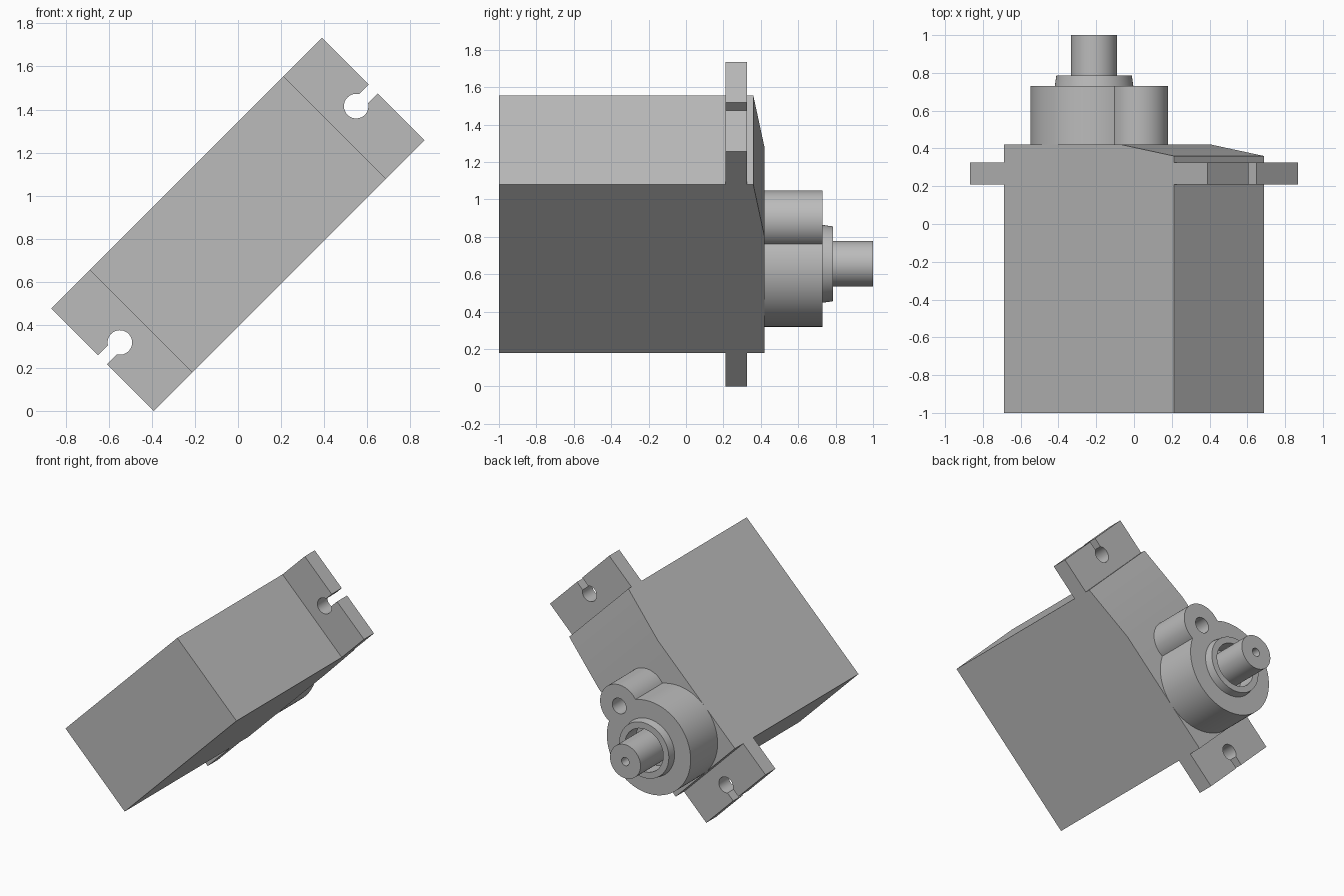
import bpy, bmesh
from math import sin, cos, pi, tau, asin, acos, radians, sqrt
from mathutils import Matrix

cube = bpy.data.objects.get("Cube")
if cube:
    bpy.data.objects.remove(cube, do_unlink=True)

grey = bpy.data.materials.new("plain_grey")
grey.use_nodes = True
grey.diffuse_color = (0.5, 0.5, 0.5, 1)
grey.node_tree.nodes["Principled BSDF"].inputs["Base Color"].default_value = (0.5, 0.5, 0.5, 1)

# Local frame: u along the case, v across it, d towards the shaft (+y); tilted 45 degrees
s = sqrt(0.5)
TILT = Matrix(((s, s, 0, 0), (0, 0, 1, 0), (s, -s, 0, 0.867), (0, 0, 0, 1)))

HALF_U, HALF_V = 0.636, 0.337
FLANGE_U = 0.889
CASE_BACK = 0.42
SHAFT_U = HALF_V - HALF_U      # large boss touches the end of the case
LUG_U, LUG_R = 0.037, 0.154
HOUSING_BACK = 0.73
BORE_R = 0.155


def finish(name, bm):
    bmesh.ops.remove_doubles(bm, verts=bm.verts, dist=1e-5)
    bmesh.ops.recalc_face_normals(bm, faces=bm.faces)
    mesh = bpy.data.meshes.new(name)
    bm.to_mesh(mesh)
    bm.free()
    mesh.materials.append(grey)
    ob = bpy.data.objects.new(name, mesh)
    bpy.context.collection.objects.link(ob)
    ob.matrix_world = TILT
    bpy.ops.object.select_all(action='DESELECT')
    ob.select_set(True)
    bpy.context.view_layer.objects.active = ob
    bpy.ops.object.shade_smooth_by_angle(angle=radians(30))
    return ob


def prism(name, loops, lo, hi, place=lambda a, b, c: (a, b, c)):
    """Extrude an outline, with optional holes, from lo to hi."""
    bm = bmesh.new()
    edges = []
    for loop in loops:
        vs = [bm.verts.new(place(a, b, lo)) for a, b in loop]
        edges += [bm.edges.new((vs[i - 1], vs[i])) for i in range(len(vs))]
    if len(loops) == 1:
        bm.faces.new(vs)
    else:
        bmesh.ops.triangle_fill(bm, edges=edges, use_beauty=True)
    ext = bmesh.ops.extrude_face_region(bm, geom=bm.faces[:], use_keep_orig=True)
    step = [h - l for h, l in zip(place(0, 0, hi), place(0, 0, lo))]
    moved = [g for g in ext["geom"] if isinstance(g, bmesh.types.BMVert)]
    bmesh.ops.translate(bm, vec=step, verts=moved)
    return finish(name, bm)


def arc(u, r, start, end, n):
    return [(u + r * cos(start + (end - start) * i / n),
             r * sin(start + (end - start) * i / n)) for i in range(n + 1)]


def circle(u, r, n=48):
    return arc(u, r, 0, tau, n)[:-1]


def lathe(name, profile, u, n=64):
    """Spin a (radius, depth) profile about an axis along d."""
    bm = bmesh.new()
    vs = [bm.verts.new((u + r, 0, d)) for r, d in profile]
    geom = vs + [bm.edges.new(p) for p in zip(vs, vs[1:])]
    bmesh.ops.spin(bm, geom=geom, cent=(u, 0, 0), axis=(0, 0, 1),
                   angle=tau, steps=n, use_merge=True)
    return finish(name, bm)


# Case with one sloping corner
case = [(-HALF_U, -1), (HALF_U, -1), (HALF_U, 0.36), (0.243, CASE_BACK), (-HALF_U, CASE_BACK)]
prism("case", [case], -HALF_V, HALF_V, lambda a, b, c: (a, c, b))

# Mounting flanges with an open screw hole
hole_u, hole_r, slot = 0.776, 0.057, 0.03
gap = asin(slot / hole_r)
tab = ([(HALF_U, -HALF_V), (FLANGE_U, -HALF_V), (FLANGE_U, -slot)]
       + arc(hole_u, hole_r, -gap, gap - tau, 32)
       + [(FLANGE_U, slot), (FLANGE_U, HALF_V), (HALF_U, HALF_V)])
for name, side in (("upper_flange", 1), ("lower_flange", -1)):
    prism(name, [[(side * u, v) for u, v in tab]], 0.21, 0.325)

# Gear housing: large boss joined to a small lug, each with a bore
dist = LUG_U - SHAFT_U
a_big = acos((dist**2 + HALF_V**2 - LUG_R**2) / (2 * dist * HALF_V))
a_lug = pi - acos((dist**2 + LUG_R**2 - HALF_V**2) / (2 * dist * LUG_R))
outline = (arc(SHAFT_U, HALF_V, a_big, tau - a_big, 64)
           + arc(LUG_U, LUG_R, -a_lug, a_lug, 40)[1:-1])
prism("gear_housing", [outline, circle(SHAFT_U, BORE_R), circle(LUG_U, 0.056, 32)],
      CASE_BACK, HOUSING_BACK)

# Raised collar around the shaft
lathe("shaft_collar", [(BORE_R, HOUSING_BACK), (0.208, HOUSING_BACK), (0.2, 0.785),
                       (BORE_R, 0.785), (BORE_R, HOUSING_BACK)], SHAFT_U)

# Output shaft with bore floor and screw hole in the tip
lathe("output_shaft", [(BORE_R, 0.66), (0.1225, 0.66), (0.1225, 1), (0.03, 1),
                       (0.03, 0.85), (0, 0.85)], SHAFT_U)
